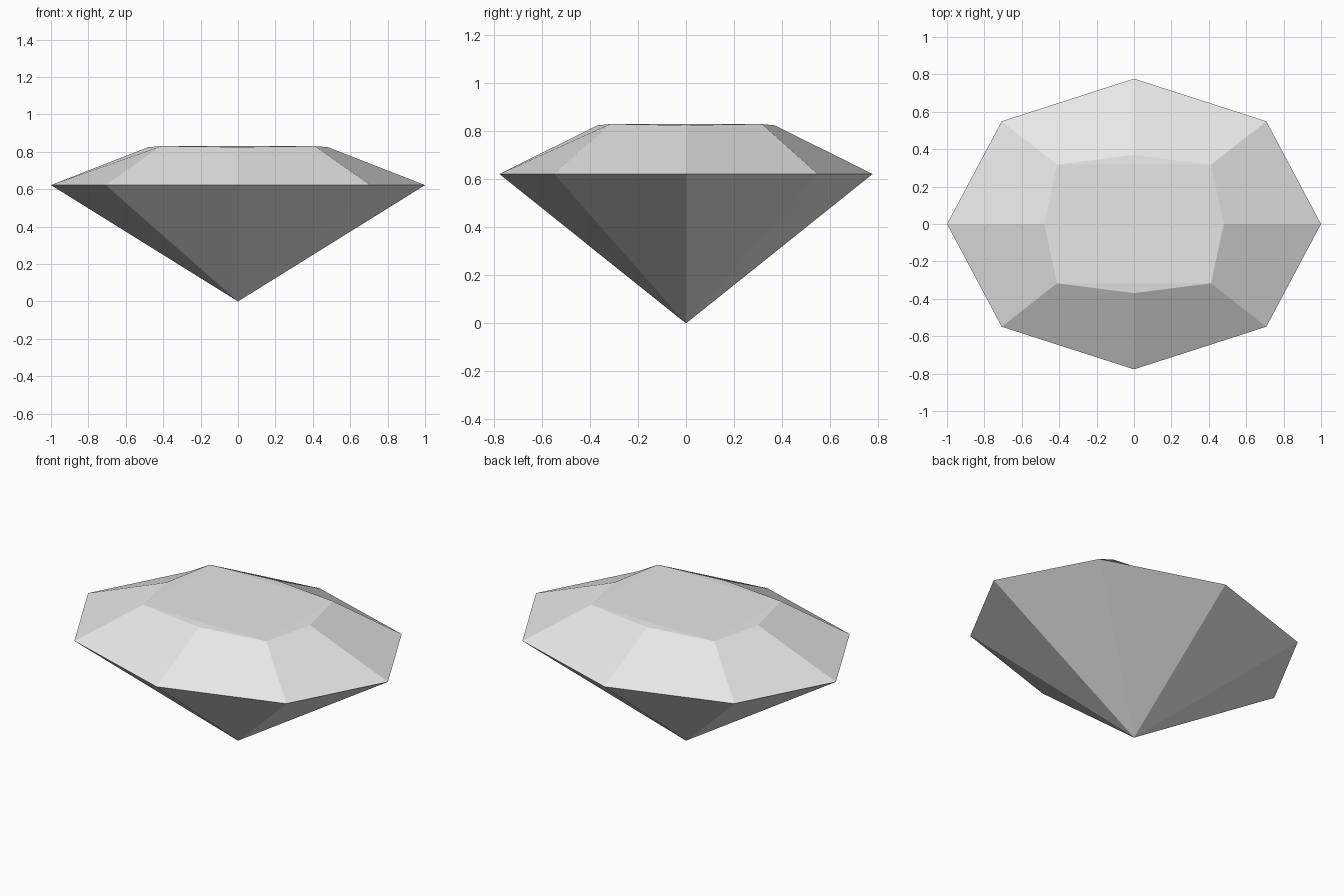
import bpy, bmesh
from math import cos, sin, pi

# Remove the default cube
cube = bpy.data.objects.get("Cube")
if cube:
    bpy.data.objects.remove(cube, do_unlink=True)

# Pale grey crystal colour
mat = bpy.data.materials.new("pale_grey")
mat.use_nodes = True
colour = (0.8, 0.8, 0.8, 1)
mat.diffuse_color = colour
mat.node_tree.nodes["Principled BSDF"].inputs["Base Color"].default_value = colour

SIDES = 8
DEPTH = 0.777          # y squash of the oval outline
GIRDLE_Z = 0.622
TABLE_Z = 0.83


def ring(bm, radii, heights, depth):
    """Octagonal ring; radii and heights alternate between tips and corners."""
    verts = []
    for i in range(SIDES):
        a = 2 * pi * i / SIDES
        r, z = radii[i % 2], heights[i % 2]
        verts.append(bm.verts.new((r * cos(a), r * sin(a) * depth, z)))
    return verts


bm = bmesh.new()
culet = bm.verts.new((0, 0, 0))
girdle = ring(bm, (1, 1), (GIRDLE_Z, GIRDLE_Z), DEPTH)
table = ring(bm, (0.48, 0.582), (TABLE_Z - 0.005, TABLE_Z), 0.77)

# Pavilion below the girdle, crown above it
for i in range(SIDES):
    j = (i + 1) % SIDES
    bm.faces.new((culet, girdle[j], girdle[i]))
    bm.faces.new((girdle[i], girdle[j], table[j], table[i]))

# Flat table with slightly dipped tips
bm.faces.new(table[1::2])
for i in range(0, SIDES, 2):
    bm.faces.new((table[i - 1], table[i], table[i + 1]))

bmesh.ops.recalc_face_normals(bm, faces=bm.faces)
mesh = bpy.data.meshes.new("cut_gem")
bm.to_mesh(mesh)
bm.free()
mesh.materials.append(mat)
gem = bpy.data.objects.new("cut_gem", mesh)
bpy.context.collection.objects.link(gem)
